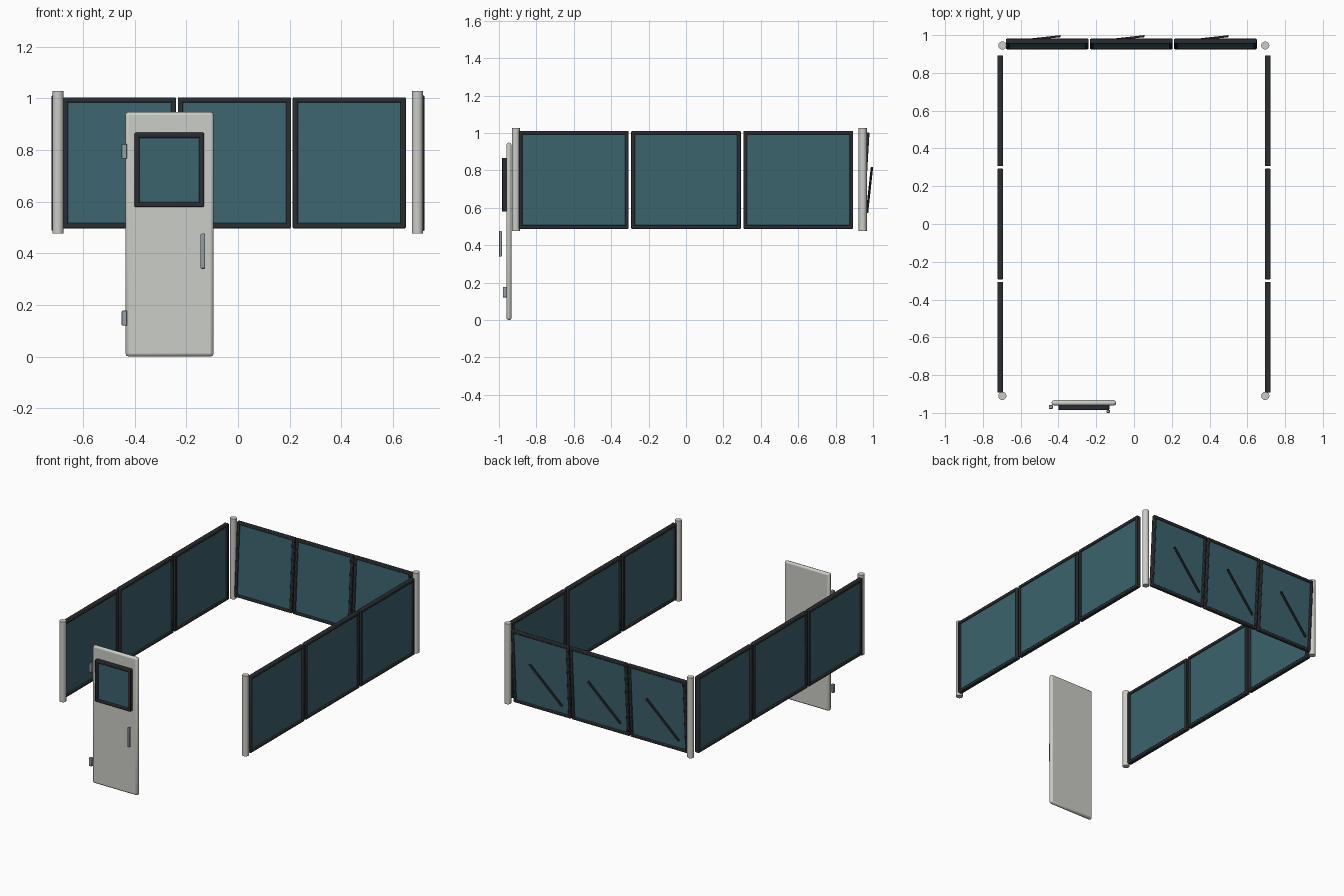
import bpy, math
from mathutils import Vector, Matrix

if "Cube" in bpy.data.objects:
    bpy.data.objects.remove(bpy.data.objects["Cube"])


def mat(name, r, g, b):
    m = bpy.data.materials.new(name)
    m.diffuse_color = (r, g, b, 1)
    m.use_nodes = True
    m.node_tree.nodes["Principled BSDF"].inputs["Base Color"].default_value = m.diffuse_color
    return m


WHITE = mat("off_white", 0.60, 0.61, 0.57)
DARK = mat("dark_frame", 0.022, 0.026, 0.029)
GLASS = mat("teal_glass", 0.045, 0.125, 0.155)
METAL = mat("grey_metal", 0.30, 0.35, 0.38)


def box(name, center, size, material, bevel=0.0, parent_matrix=Matrix()):
    bpy.ops.mesh.primitive_cube_add(size=1)
    o = bpy.context.object
    o.name = name
    o.data.transform(Matrix.Diagonal((*size, 1)))
    o.matrix_world = parent_matrix @ Matrix.Translation(center)
    o.data.materials.append(material)
    if bevel:
        b = o.modifiers.new("bevel", 'BEVEL')
        b.width = bevel
        b.segments = 2
        bpy.ops.object.shade_smooth_by_angle()
    return o


def window(name, matrix, w, h, depth, bar=0.02):
    """Glass pane with four frame bars, in the local xz plane."""
    box(name + "_glass", (0, 0, 0), (w - bar, depth * 0.4, h - bar), GLASS, 0, matrix)
    for s, side in ((-1, "left"), (1, "right")):
        box(f"{name}_{side}_bar", (s * (w - bar) / 2, 0, 0), (bar, depth, h),
            DARK, 0.005, matrix)
    for s, side in ((-1, "bottom"), (1, "top")):
        box(f"{name}_{side}_bar", (0, 0, s * (h - bar) / 2), (w, depth, bar),
            DARK, 0.005, matrix)


def place(loc, axis='Z', angle=0.0):
    return Matrix.Translation(loc) @ Matrix.Rotation(angle, 4, axis)


# side walls: three windows each
for sx, side in ((-1, "left"), (1, "right")):
    for i, y in enumerate((-0.60, 0.0, 0.60)):
        window(f"{side}_window_{i + 1}",
               place((sx * 0.708, y, 0.749), 'Z', sx * math.pi / 2), 0.586, 0.524, 0.03)

# back wall: three windows leaning outward, each with a wiper
for i, x in enumerate((-0.459, -0.014, 0.431)):
    window(f"back_window_{i + 1}", place((x, 0.953, 0.75), 'X', -0.06), 0.438, 0.508, 0.026)
    a = Vector((x - 0.165, 0.968, 0.575))
    b = Vector((x + 0.066, 0.994, 0.815))
    m = Matrix.Translation((a + b) / 2) @ (b - a).to_track_quat('Z', 'Y').to_matrix().to_4x4()
    box(f"wiper_{i + 1}", (0, 0, 0), (0.011, 0.011, (b - a).length), DARK, 0, m)

# corner posts
for x in (-0.697, 0.695):
    for y in (-0.91, 0.945):
        bpy.ops.mesh.primitive_cylinder_add(vertices=24, radius=0.0215, depth=0.552,
                                            location=(x, y, 0.752))
        o = bpy.context.object
        o.name = "corner_post"
        o.data.materials.append(WHITE)
        bpy.ops.object.shade_smooth_by_angle()

# door with window, hinges and handle
box("door", (-0.265, -0.947, 0.474), (0.342, 0.028, 0.948), WHITE, 0.012)
window("door_window", place((-0.266, -0.97, 0.723)), 0.27, 0.288, 0.03)
for z in (0.149, 0.795):
    box("door_hinge", (-0.44, -0.969, z), (0.021, 0.02, 0.057), METAL, 0.003)
box("door_handle", (-0.136, -0.992, 0.408), (0.018, 0.016, 0.136), METAL, 0.004)
